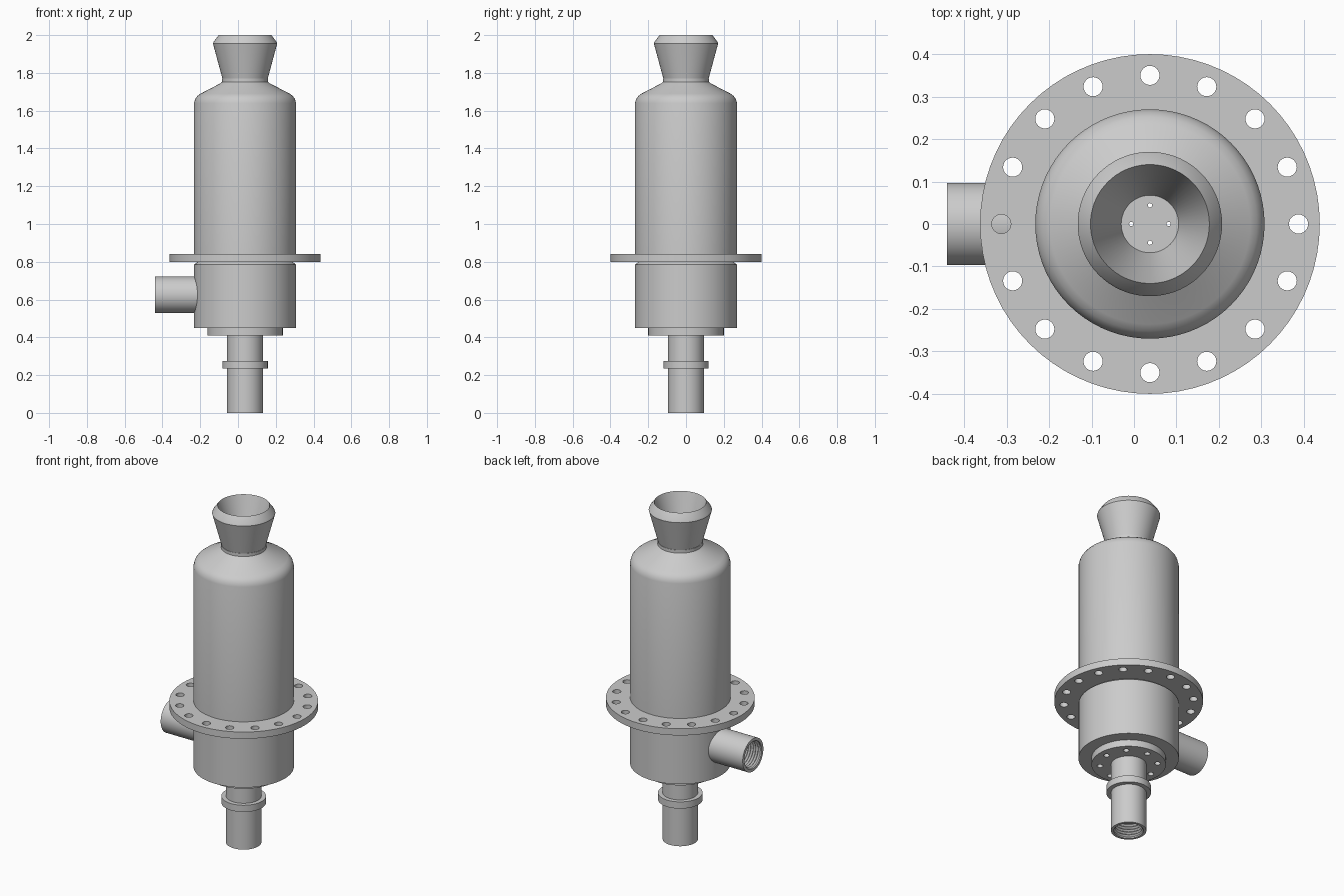
import bpy, bmesh, math
from mathutils import Matrix

cube = bpy.data.objects.get("Cube")
if cube:
    bpy.data.objects.remove(cube, do_unlink=True)

AX = 0.0375      # x position of the main vertical axis
SEG = 72

metal = bpy.data.materials.new("grey metal")
GREY = (0.6, 0.6, 0.6, 1.0)
metal.diffuse_color = GREY
metal.use_nodes = True
metal.node_tree.nodes["Principled BSDF"].inputs["Base Color"].default_value = GREY

UPRIGHT = Matrix.Translation((AX, 0, 0))


def make_object(name, bm, matrix=UPRIGHT):
    bmesh.ops.recalc_face_normals(bm, faces=bm.faces[:])
    bm.transform(matrix)
    mesh = bpy.data.meshes.new(name)
    bm.to_mesh(mesh)
    bm.free()
    mesh.materials.append(metal)
    obj = bpy.data.objects.new(name, mesh)
    bpy.context.collection.objects.link(obj)
    return obj


def lathe(name, loop, matrix=UPRIGHT):
    """Revolve a closed (radius, height) loop around the z axis."""
    bm = bmesh.new()
    rings = []
    for i in range(SEG):
        a = 2 * math.pi * i / SEG
        rings.append([bm.verts.new((r * math.cos(a), r * math.sin(a), z)) for r, z in loop])
    n = len(loop)
    for i in range(SEG):
        p, q = rings[i], rings[(i + 1) % SEG]
        for j in range(n):
            k = (j + 1) % n
            bm.faces.new((p[j], q[j], q[k], p[k]))
    return make_object(name, bm, matrix)


def add_cylinder(bm, radius, z0, z1, x=0.0, y=0.0, seg=24):
    bmesh.ops.create_cone(bm, cap_ends=True, segments=seg, radius1=radius, radius2=radius,
                          depth=z1 - z0, matrix=Matrix.Translation((x, y, (z0 + z1) / 2)))


def cut(obj, bm, matrix=UPRIGHT):
    """Subtract the cutter, then remove it."""
    cutter = make_object("cutter", bm, matrix)
    cutter.hide_render = True
    mod = obj.modifiers.new("holes", 'BOOLEAN')
    mod.operation = 'DIFFERENCE'
    mod.solver = 'EXACT'
    mod.object = cutter
    bpy.context.view_layer.objects.active = obj
    bpy.ops.object.modifier_apply(modifier=mod.name)
    bpy.data.objects.remove(cutter, do_unlink=True)


def drill_circle(obj, count, circle, radius, z0, z1, seg=24):
    bm = bmesh.new()
    for i in range(count):
        a = 2 * math.pi * i / count
        add_cylinder(bm, radius, z0, z1, circle * math.cos(a), circle * math.sin(a), seg)
    cut(obj, bm)


def threaded_tube(name, radius, length, thread_length, matrix):
    """Tube with internal thread ridges at its z = 0 mouth."""
    pitch, major, minor = 0.016, 0.080, 0.071
    count = int(thread_length / pitch)
    loop = [(radius, 0.0), (radius, length), (minor, length)]
    for i in range(count, 0, -1):
        loop += [(minor, i * pitch), (major, (i - 0.5) * pitch)]
    loop.append((major, 0.0))
    return lathe(name, loop, matrix)


parts = []

# Upper housing with rounded shoulder and short neck
parts.append(lathe("upper_housing", [
    (0.27, 0.82), (0.27, 1.64), (0.264, 1.662), (0.252, 1.678), (0.236, 1.690),
    (0.13, 1.745), (0.122, 1.752), (0.122, 1.77),
    (0.066, 1.77), (0.066, 1.745), (0.10, 1.735), (0.22, 1.67), (0.245, 1.64), (0.245, 0.82)]))

# Lower housing with chamfered top edge, opened for the side port
lower = lathe("lower_housing", [
    (0.27, 0.45), (0.27, 0.785), (0.25, 0.80), (0.25, 0.82),
    (0.24, 0.82), (0.24, 0.47), (0.071, 0.47), (0.071, 0.45)])
PORT = Matrix.Translation((-0.44, 0, 0.625)) @ Matrix.Rotation(math.pi / 2, 4, 'Y')
port_cut = bmesh.new()
add_cylinder(port_cut, 0.085, 0.1, 0.30, seg=48)
cut(lower, port_cut, PORT)
parts.append(lower)

# Bolted flange
flange = lathe("bolt_flange", [(0.246, 0.80), (0.40, 0.80), (0.40, 0.84), (0.246, 0.84)])
drill_circle(flange, 16, 0.35, 0.0225, 0.75, 0.89)
parts.append(flange)

# Base plate with a ring of small holes
base = lathe("base_plate", [(0.085, 0.41), (0.20, 0.41), (0.20, 0.45), (0.085, 0.45)])
drill_circle(base, 8, 0.155, 0.016, 0.38, 0.48)
parts.append(base)

# Flared outlet at the top
parts.append(lathe("flared_outlet", [
    (0.12, 1.77), (0.17, 1.955), (0.166, 1.965), (0.14, 2.0), (0.066, 1.77)]))

# Perforated disc at the bottom of the outlet
disc_bm = bmesh.new()
add_cylinder(disc_bm, 0.068, 1.75, 1.775, seg=SEG)
disc = make_object("perforated_disc", disc_bm)
drill_circle(disc, 4, 0.044, 0.005, 1.72, 1.80, 12)
parts.append(disc)

# Threaded pipes: bottom inlet and side port
parts.append(threaded_tube("inlet_pipe", 0.095, 0.46, 0.20, UPRIGHT))
parts.append(threaded_tube("side_port", 0.097, 0.235, 0.16, PORT))

# Collar round the inlet pipe
parts.append(lathe("pipe_collar", [(0.09, 0.235), (0.12, 0.235), (0.12, 0.275), (0.09, 0.275)]))

# Smooth shading with crisp edges
bpy.ops.object.select_all(action='DESELECT')
for obj in parts:
    obj.select_set(True)
bpy.context.view_layer.objects.active = parts[0]
bpy.ops.object.shade_smooth_by_angle(angle=math.radians(25))
